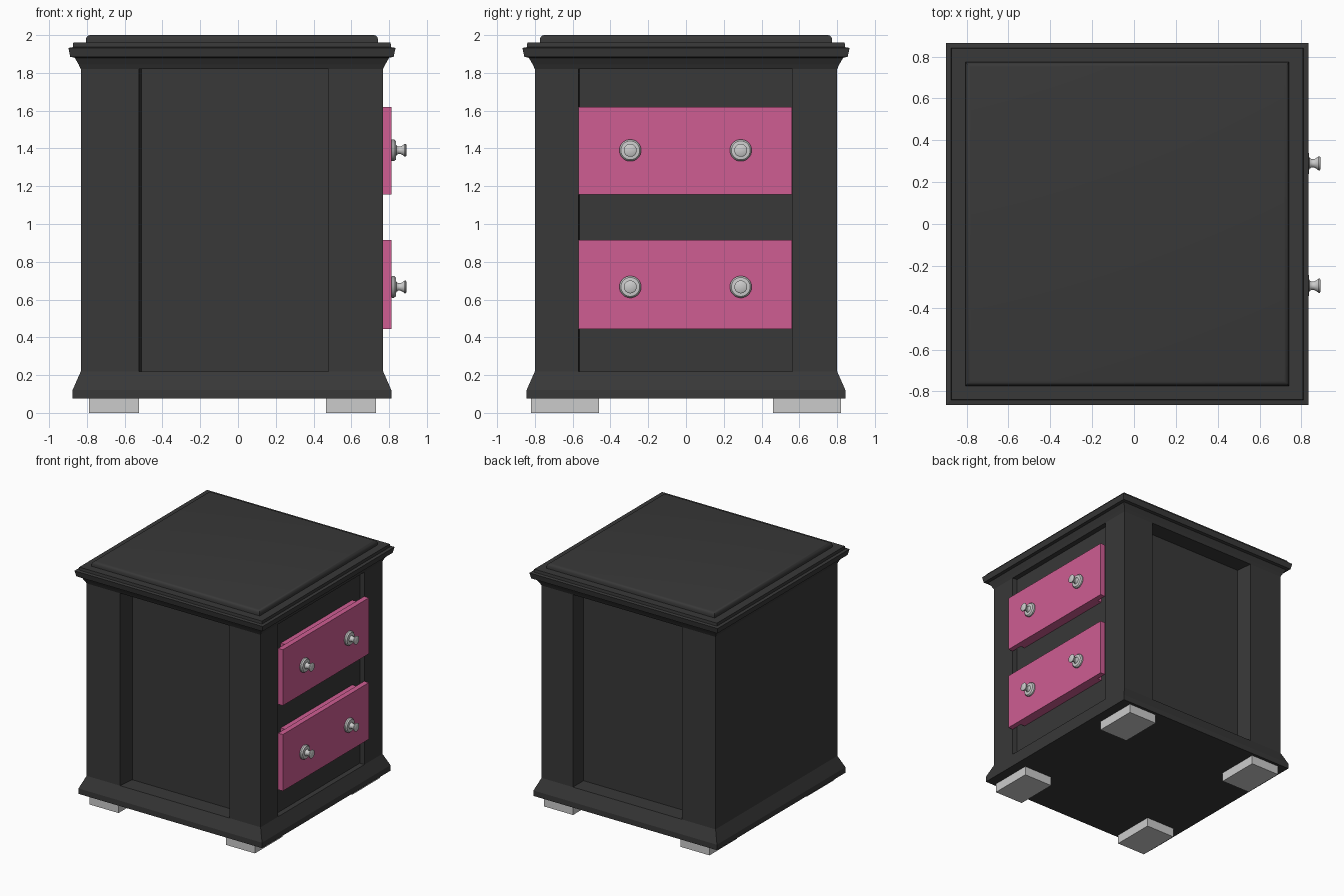
import bpy, bmesh, math
from mathutils import Matrix

if "Cube" in bpy.data.objects:
    bpy.data.objects.remove(bpy.data.objects["Cube"])

CX = -0.032  # cabinet centre; the knobs push the overall bounds forward


def material(name, color):
    m = bpy.data.materials.new(name)
    m.diffuse_color = color
    m.use_nodes = True
    m.node_tree.nodes["Principled BSDF"].inputs["Base Color"].default_value = m.diffuse_color
    return m


dark = material("dark_wood", (0.04, 0.04, 0.04, 1))
pink = material("pink_paint", (0.62, 0.11, 0.29, 1))


def finish(name, bm, mat=None, smooth=None):
    bmesh.ops.recalc_face_normals(bm, faces=bm.faces[:])
    me = bpy.data.meshes.new(name)
    bm.to_mesh(me)
    bm.free()
    ob = bpy.data.objects.new(name, me)
    bpy.context.collection.objects.link(ob)
    if mat:
        me.materials.append(mat)
    if smooth:
        bpy.ops.object.select_all(action='DESELECT')
        ob.select_set(True)
        bpy.context.view_layer.objects.active = ob
        bpy.ops.object.shade_smooth_by_angle(angle=math.radians(smooth))
    return ob


def loft(name, profile, sides, matrix, mat=None, smooth=None):
    """Rings of (radius, height); four sides give square mouldings."""
    bm = bmesh.new()
    k = math.sqrt(2) if sides == 4 else 1
    rings = []
    for r, h in profile:
        angles = [2 * math.pi * (i + 0.5) / sides for i in range(sides)]
        rings.append([bm.verts.new((r * k * math.cos(a), r * k * math.sin(a), h)) for a in angles])
    for a, b in zip(rings, rings[1:]):
        for i in range(sides):
            j = (i + 1) % sides
            bm.faces.new((a[i], a[j], b[j], b[i]))
    bm.faces.new(rings[0])
    bm.faces.new(rings[-1])
    bm.transform(matrix)
    return finish(name, bm, mat, smooth)


def box(name, x, y, z, mat=None):
    bm = bmesh.new()
    bmesh.ops.create_cube(bm, size=1)
    for v in bm.verts:
        v.co = [lo + (c + 0.5) * (hi - lo) for c, (lo, hi) in zip(v.co, (x, y, z))]
    return finish(name, bm, mat)


# Carcass: plan outline with shallow recesses on both sides and the drawer face
plan = [(-0.832, -0.8), (-0.525, -0.8), (-0.51, -0.66), (0.48, -0.66), (0.48, -0.8),
        (0.768, -0.8), (0.768, -0.57), (0.725, -0.565), (0.725, 0.565), (0.768, 0.565),
        (0.768, 0.8), (0.48, 0.8), (0.48, 0.66), (-0.51, 0.66), (-0.525, 0.8), (-0.832, 0.8)]
bm = bmesh.new()
face = bm.faces.new([bm.verts.new((x, y, 0.2)) for x, y in plan])
ext = bmesh.ops.extrude_face_region(bm, geom=[face])
for v in ext["geom"]:
    if isinstance(v, bmesh.types.BMVert):
        v.co.z = 1.84
finish("carcass", bm, dark)

# Flared plinth and stepped top moulding
shift = Matrix.Translation((CX, 0, 0))
loft("plinth", [(0.844, 0.075), (0.844, 0.12), (0.82, 0.175), (0.8, 0.22)], 4, shift, dark)
loft("cornice", [(0.8, 1.82), (0.812, 1.845), (0.832, 1.88), (0.856, 1.885), (0.866, 1.932),
                 (0.842, 1.936), (0.84, 1.96), (0.77, 1.96)], 4, shift, dark)
loft("top_panel", [(0.774, 1.955), (0.774, 1.978), (0.769, 1.99), (0.76, 1.998), (0.75, 2.0)],
     4, shift, dark, 40)

# Feet
for side, sy in (("left", -1), ("right", 1)):
    for end, x in (("back", (-0.79, -0.525)), ("front", (0.465, 0.73))):
        box(f"{end}_{side}_foot", x, sorted((sy * 0.46, sy * 0.82)), (0, 0.08))

# Drawers with fronts, boxes behind and turned knobs
knob = [(0.05, 0.808), (0.058, 0.815), (0.058, 0.826), (0.05, 0.836), (0.027, 0.838),
        (0.02, 0.848), (0.02, 0.86), (0.026, 0.872), (0.034, 0.882), (0.034, 0.888), (0.028, 0.892)]
for name, z0, z1, zk in (("lower", 0.445, 0.915, 0.667), ("upper", 1.155, 1.62, 1.39)):
    box(f"{name}_drawer_front", (0.768, 0.812), (-0.57, 0.56), (z0, z1), pink)
    box(f"{name}_drawer_box", (0.6, 0.77), (-0.475, 0.465), (z0 + 0.005, z1 - 0.005), pink)
    for side, y in (("left", -0.295), ("right", 0.29)):
        place = Matrix.Translation((0, y, zk)) @ Matrix.Rotation(math.pi / 2, 4, 'Y')
        loft(f"{name}_{side}_knob", knob, 24, place, None, 35)
